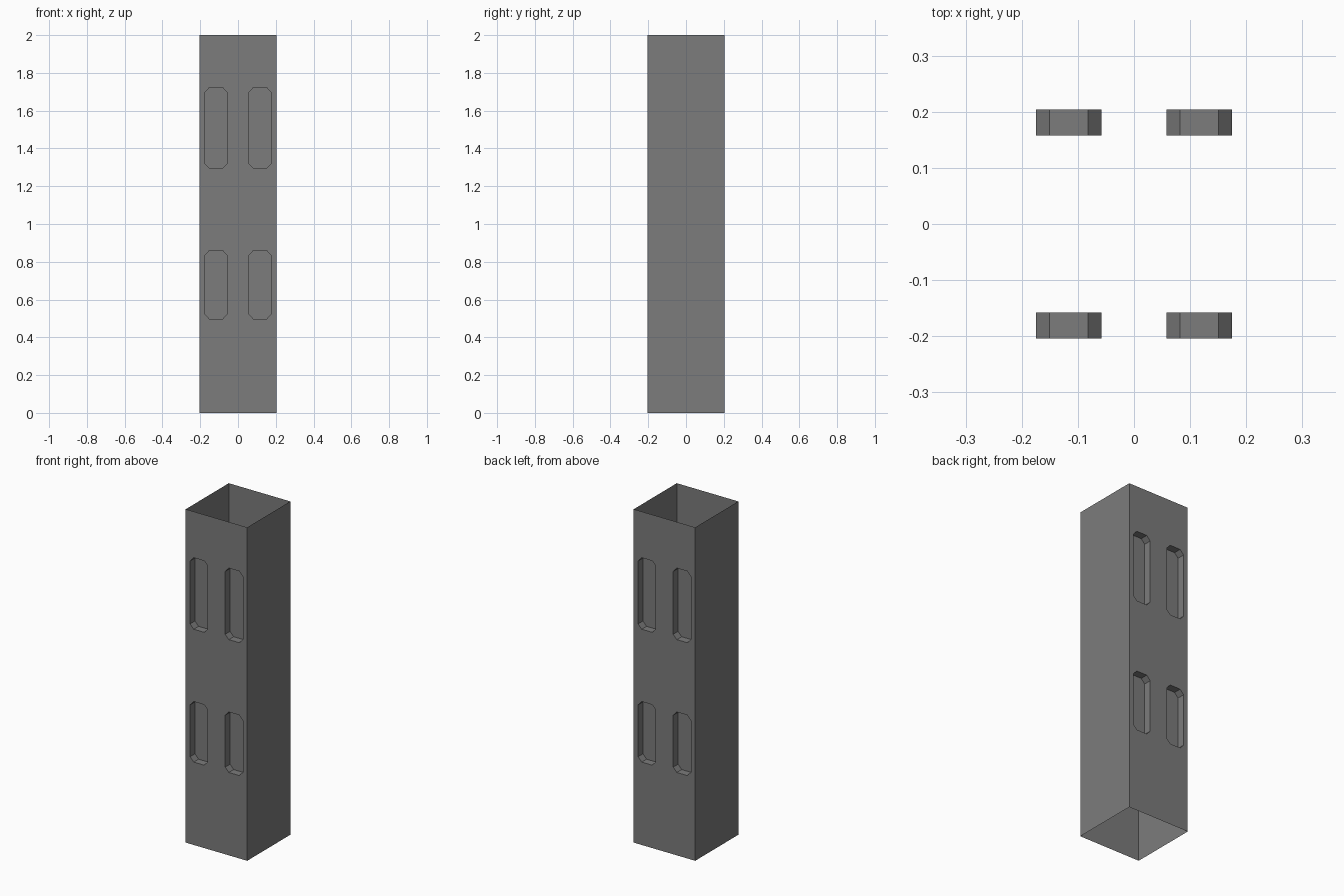
import bpy, bmesh

if "Cube" in bpy.data.objects:
    bpy.data.objects.remove(bpy.data.objects["Cube"])

HALF, HEIGHT = 0.204, 2.0
FLOOR_Y = 0.158                      # depth position of the panel floors
X_IN, X_OUT = 0.058, 0.175           # panel side edges
CHAMFER_X, CHAMFER_Z = 0.024, 0.026
PANELS_Z = [(0.497, 0.86), (1.294, 1.723)]


def panel_outline(x0, x1, z0, z1):
    cx, cz = CHAMFER_X, CHAMFER_Z
    return [(x0 + cx, z0), (x1 - cx, z0), (x1, z0 + cz), (x1, z1 - cz),
            (x1 - cx, z1), (x0 + cx, z1), (x0, z1 - cz), (x0, z0 + cz)]


def add_prism(bm, outline, y0, y1):
    front = [bm.verts.new((x, y0, z)) for x, z in outline]
    back = [bm.verts.new((x, y1, z)) for x, z in outline]
    bm.faces.new(front)
    bm.faces.new(back[::-1])
    n = len(outline)
    for i in range(n):
        j = (i + 1) % n
        bm.faces.new((front[j], front[i], back[i], back[j]))


def finish(bm, name):
    bmesh.ops.recalc_face_normals(bm, faces=bm.faces)
    mesh = bpy.data.meshes.new(name)
    bm.to_mesh(mesh)
    bm.free()
    obj = bpy.data.objects.new(name, mesh)
    bpy.context.collection.objects.link(obj)
    return obj


# Square column in dark grey
bm = bmesh.new()
add_prism(bm, [(-HALF, 0), (HALF, 0), (HALF, HEIGHT), (-HALF, HEIGHT)], -HALF, HALF)
column = finish(bm, "column")
grey = bpy.data.materials.new("dark_grey")
grey.diffuse_color = (0.2, 0.2, 0.2, 1)
grey.use_nodes = True
grey.node_tree.nodes["Principled BSDF"].inputs["Base Color"].default_value = grey.diffuse_color
column.data.materials.append(grey)

# Chamfered panel cutters, front and back
bm = bmesh.new()
for z0, z1 in PANELS_Z:
    for x0, x1 in ((-X_OUT, -X_IN), (X_IN, X_OUT)):
        for side in (-1, 1):
            y0, y1 = sorted((side * FLOOR_Y, side * (HALF + 0.1)))
            add_prism(bm, panel_outline(x0, x1, z0, z1), y0, y1)
cutter = finish(bm, "panel_cutter")
cutter.hide_render = True
cutter.data.materials.append(grey)

# Sink the panels into the column
cut = column.modifiers.new("panels", 'BOOLEAN')
cut.operation = 'DIFFERENCE'
cut.solver = 'EXACT'
cut.object = cutter
bpy.context.view_layer.objects.active = column
bpy.ops.object.modifier_apply(modifier=cut.name)
bpy.data.objects.remove(cutter)

# Open the top and bottom ends
bm = bmesh.new()
bm.from_mesh(column.data)
ends = [f for f in bm.faces
        if all(v.co.z < 1e-4 for v in f.verts) or all(v.co.z > HEIGHT - 1e-4 for v in f.verts)]
bmesh.ops.delete(bm, geom=ends, context='FACES')
bm.to_mesh(column.data)
bm.free()
